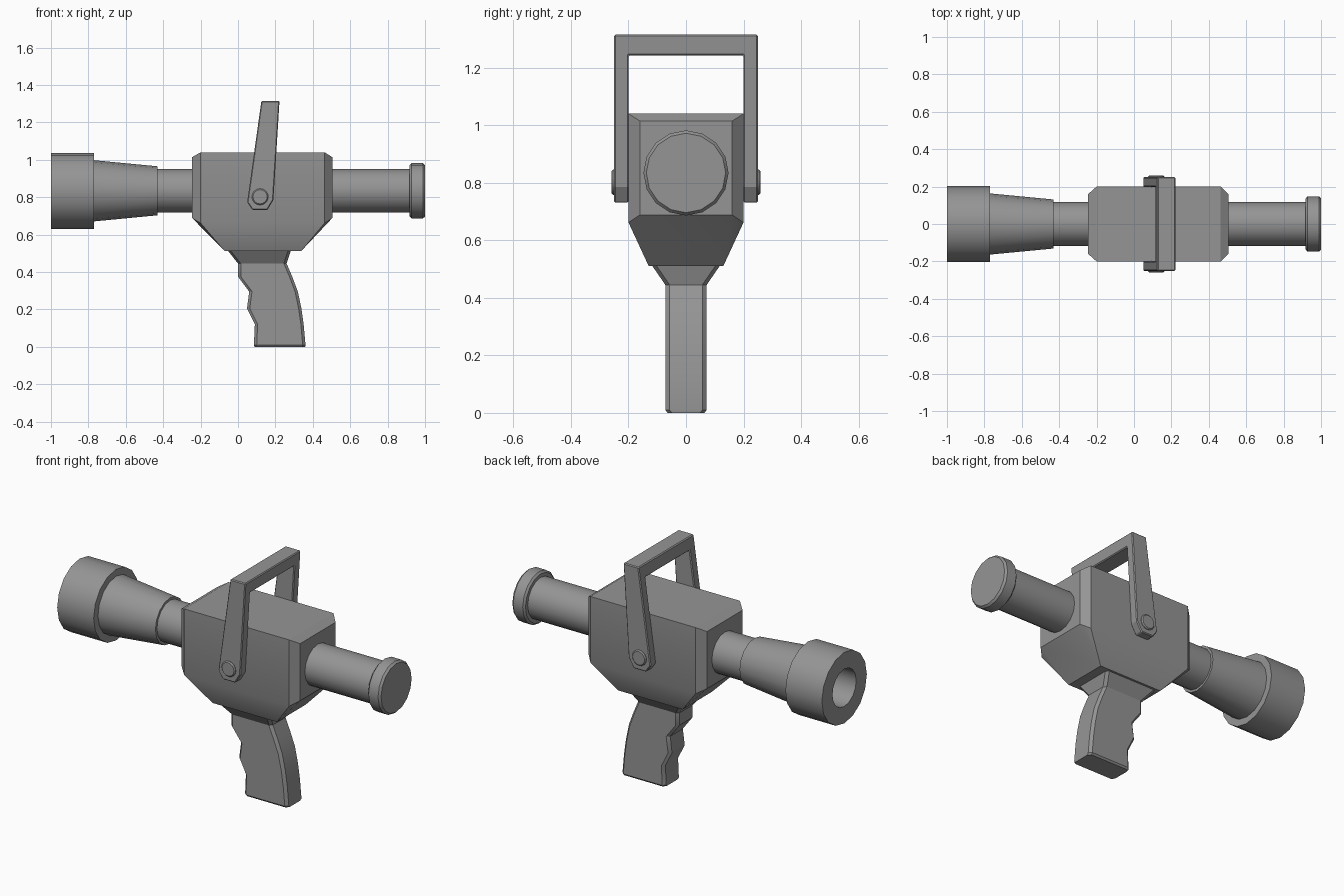
import bpy, bmesh
from math import sin, cos, pi, radians

if "Cube" in bpy.data.objects:
    bpy.data.objects.remove(bpy.data.objects["Cube"])

AXIS_Z = 0.834
dark = bpy.data.materials.new("dark_grey")
dark.diffuse_color = (0.3, 0.3, 0.3, 1)
dark.use_nodes = True
dark.node_tree.nodes["Principled BSDF"].inputs["Base Color"].default_value = dark.diffuse_color


def finish(name, bm, smooth=False):
    bmesh.ops.recalc_face_normals(bm, faces=bm.faces)
    me = bpy.data.meshes.new(name)
    bm.to_mesh(me)
    bm.free()
    me.materials.append(dark)
    ob = bpy.data.objects.new(name, me)
    bpy.context.collection.objects.link(ob)
    if smooth:
        bpy.ops.object.select_all(action='DESELECT')
        bpy.context.view_layer.objects.active = ob
        ob.select_set(True)
        bpy.ops.object.shade_smooth_by_angle(angle=radians(30))
    return ob


def loft(name, rings, smooth=False):
    """Skin a list of equal-length closed rings and cap both ends."""
    bm = bmesh.new()
    vs = [[bm.verts.new(p) for p in r] for r in rings]
    n = len(vs[0])
    for a, b in zip(vs, vs[1:]):
        for i in range(n):
            j = (i + 1) % n
            bm.faces.new((a[i], a[j], b[j], b[i]))
    bm.faces.new(vs[0])
    bm.faces.new(vs[-1])
    return finish(name, bm, smooth)


def lathe(name, profile, n=16):
    """Revolve (x, radius) pairs around the barrel axis."""
    return loft(name, [[(x, r * sin(2 * pi * i / n), AXIS_Z + r * cos(2 * pi * i / n))
                        for i in range(n)] for x, r in profile], True)


def prism(name, outline, y0, y1):
    return loft(name, [[(x, y, z) for x, z in outline] for y in (y0, y1)])


# Barrel: hollow hood, tapered section, front and rear tubes, end cap
lathe("hood", [(-0.77, 0.107), (-0.77, 0.203), (-1, 0.203), (-1, 0.107), (-0.775, 0.107)])
lathe("taper", [(-0.775, 0.164), (-0.43, 0.131)])
lathe("front_tube", [(-0.44, 0.117), (-0.2, 0.117)])
lathe("rear_tube", [(0.45, 0.117), (0.93, 0.117)])
lathe("end_cap", [(0.918, 0.137), (0.928, 0.148), (0.988, 0.148), (1.0, 0.138)])

# Faceted body: chamfered box tapering to the grip
bm = bmesh.new()
for xs, y, zs in (((-0.2, 0.463), 0.2, (1.04, 0.662)),
                  ((-0.245, 0.504), 0.16, (1.014, 0.688)),
                  ((-0.07, 0.337), 0.13, (0.511,))):
    for x in xs:
        for z in zs:
            for s in (-1, 1):
                bm.verts.new((x, s * y, z))
bmesh.ops.convex_hull(bm, input=bm.verts)
bmesh.ops.dissolve_limit(bm, angle_limit=radians(2), verts=bm.verts, edges=bm.edges)
finish("body", bm, True)

# Grip: (z, front x, back x, half width) with chamfered corners
sections = [(0.0, 0.089, 0.359, 0.064), (0.01, 0.085, 0.361, 0.072),
            (0.12, 0.09, 0.351, 0.072), (0.205, 0.048, 0.339, 0.072),
            (0.295, 0.06, 0.32, 0.072), (0.375, 0.0, 0.29, 0.072),
            (0.445, 0.0, 0.26, 0.072), (0.515, -0.055, 0.283, 0.12)]
c = 0.015
loft("grip", [[(a + c, -w, z), (b - c, -w, z), (b, -w + c, z), (b, w - c, z),
               (b - c, w, z), (a + c, w, z), (a, w - c, z), (a, -w + c, z)]
              for z, a, b, w in sections], True)

# Carry handle: solid side profile with the middle cut away
handle = prism("carry_handle", [(0.125, 1.315), (0.222, 1.315), (0.189, 0.785),
                                (0.157, 0.731), (0.078, 0.731), (0.049, 0.772)], -0.25, 0.25)
cutter = prism("handle_cutter", [(-0.3, 0.5), (0.6, 0.5), (0.6, 1.243), (-0.3, 1.243)], -0.199, 0.199)
cutter.hide_render = True
cutter.hide_viewport = True
cut = handle.modifiers.new("cut", 'BOOLEAN')
cut.object = cutter
cut.operation = 'DIFFERENCE'
cut.solver = 'EXACT'
bev = handle.modifiers.new("bevel", 'BEVEL')
bev.width = 0.005
bev.segments = 1
bev.limit_method = 'ANGLE'

# Pivot studs on both sides
for side, s in (("left", -1), ("right", 1)):
    loft("pivot_" + side, [[(0.118 + r * cos(2 * pi * i / 16), s * y, 0.802 + r * sin(2 * pi * i / 16))
                            for i in range(16)]
                           for y, r in ((0.19, 0.044), (0.253, 0.044), (0.259, 0.038))], True)
